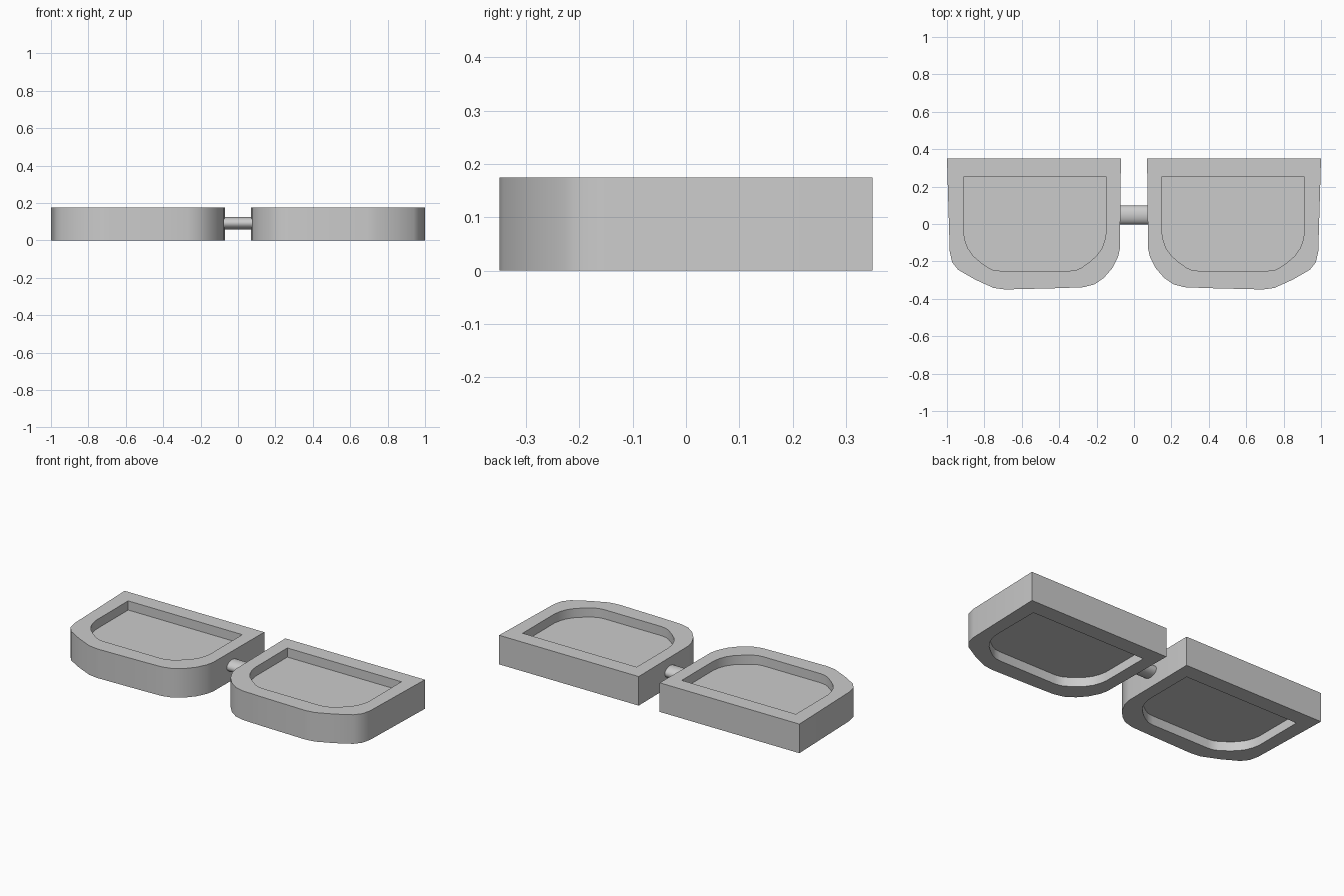
import bpy, bmesh, math

if "Cube" in bpy.data.objects:
    bpy.data.objects.remove(bpy.data.objects["Cube"])

# Outlines of the right-hand frame and its lens opening (x, y)
OUTER = [(.07, .35), (.075, -.13), (.085, -.175), (.115, -.235), (.16, -.287),
         (.21, -.322), (.27, -.338), (.40, -.343), (.69, -.35), (.75, -.342),
         (.85, -.297), (.94, -.245), (.972, -.205), (.985, -.15), (1.0, .35)]
CORNER = [(.15, .255), (.15, -.05), (.157, -.09), (.172, -.13), (.2, -.17),
          (.24, -.205), (.28, -.233), (.305, -.245), (.34, -.25)]
INNER = CORNER + [(1.06 - x, y) for x, y in reversed(CORNER)]


def smooth(obj):
    bpy.ops.object.select_all(action='DESELECT')
    obj.select_set(True)
    bpy.context.view_layer.objects.active = obj
    bpy.ops.object.shade_smooth_by_angle(angle=math.radians(35))


def mirrored_slab(name, loops, z0, z1):
    """Fill flat outlines (later ones are holes), extrude, mirror across x."""
    bm = bmesh.new()
    for pts in loops:
        vs = [bm.verts.new((x, y, z0)) for x, y in pts]
        for i, v in enumerate(vs):
            bm.edges.new((v, vs[(i + 1) % len(vs)]))
    bmesh.ops.triangle_fill(bm, edges=bm.edges[:], use_beauty=True)
    ext = bmesh.ops.extrude_face_region(bm, geom=bm.faces[:], use_keep_orig=True)
    top = [g for g in ext['geom'] if isinstance(g, bmesh.types.BMVert)]
    bmesh.ops.translate(bm, verts=top, vec=(0, 0, z1 - z0))
    bmesh.ops.recalc_face_normals(bm, faces=bm.faces[:])
    mesh = bpy.data.meshes.new(name)
    bm.to_mesh(mesh)
    bm.free()
    obj = bpy.data.objects.new(name, mesh)
    bpy.context.collection.objects.link(obj)
    smooth(obj)
    obj.modifiers.new("Mirror", 'MIRROR').use_mirror_merge = False
    return obj


# Rims and recessed lenses
mirrored_slab("lens_rims", [OUTER, INNER], 0, .175)
mirrored_slab("lenses", [INNER], .055, .12)

# Oval bridge bar between the rims
bpy.ops.mesh.primitive_cylinder_add(vertices=32, radius=1, depth=2,
                                    location=(0, .048, .092),
                                    rotation=(0, math.pi / 2, 0))
bridge = bpy.context.object
bridge.name = "bridge"
bridge.scale = (.033, .05, .085)
bpy.ops.object.transform_apply(location=False, rotation=True, scale=True)
smooth(bridge)
